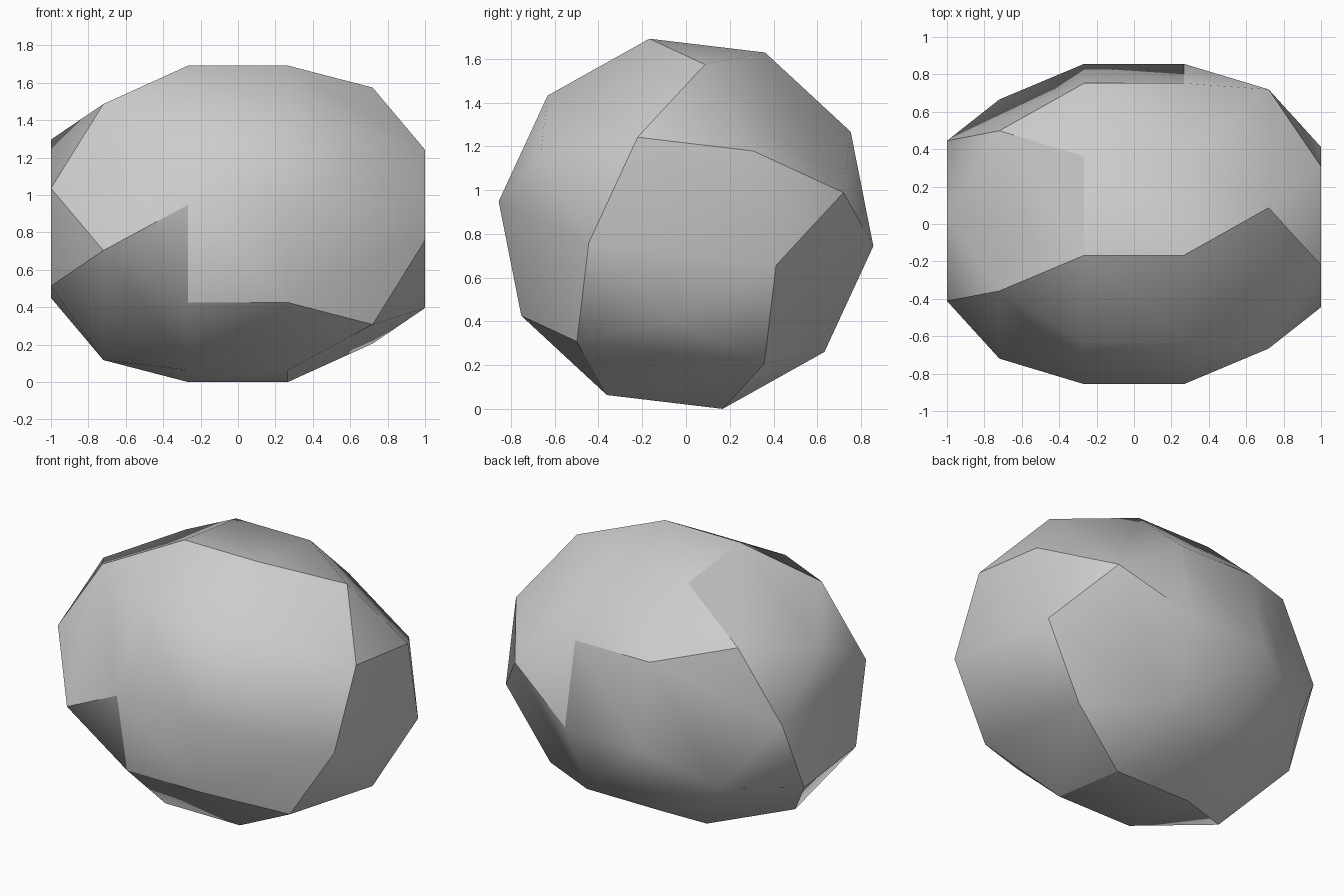
import bpy
import bmesh
from math import cos, sin, radians
from mathutils import Matrix, Vector

cube = bpy.data.objects.get("Cube")
if cube:
    bpy.data.objects.remove(cube, do_unlink=True)

RADIUS = 0.8624                      # radius of the ten-sided waist
HALF_WAIST = RADIUS * sin(radians(18))
ROLL = 11.2                          # turn of the body about its long axis
CENTRE_Z = RADIUS * sin(radians(90 + ROLL))


def ring(x, radius, count, start):
    """Evenly spaced points around the long axis."""
    points = []
    for i in range(count):
        a = radians(ROLL + start + 360 * i / count)
        points.append(Vector((x, radius * cos(a), radius * sin(a))))
    return points


# One end: small pentagon, wider pentagon, waist ring
half = (ring(RADIUS * 0.8507 + HALF_WAIST, RADIUS * 0.5257, 5, 36)
        + ring(RADIUS * 0.5257 + HALF_WAIST, RADIUS * 0.8507, 5, 0)
        + ring(HALF_WAIST, RADIUS, 10, 18))

# The other end is the same points mirrored through the centre
bm = bmesh.new()
for p in half:
    bm.verts.new(p)
    bm.verts.new(-p)
bmesh.ops.convex_hull(bm, input=bm.verts[:])
bmesh.ops.dissolve_limit(bm, angle_limit=radians(2),
                         verts=bm.verts[:], edges=bm.edges[:])
bmesh.ops.recalc_face_normals(bm, faces=bm.faces[:])
bm.normal_update()

# Six smooth patches, one for each side of a tilted box
tilt = (Matrix.Rotation(radians(226.3), 3, 'X')
        @ Matrix.Rotation(radians(-25), 3, 'Z')
        @ Matrix.Rotation(radians(-285), 3, 'X'))


def patch(face):
    n = tilt @ face.normal
    axis = max(range(3), key=lambda i: abs(n[i]))
    return axis, n[axis] > 0


for f in bm.faces:
    f.smooth = True
for e in bm.edges:
    a, b = e.link_faces
    e.smooth = patch(a) == patch(b)

bmesh.ops.translate(bm, verts=bm.verts[:], vec=(0, 0, CENTRE_Z))
mesh = bpy.data.meshes.new("faceted_ball")
bm.to_mesh(mesh)
bm.free()

# Plain grey material
grey = bpy.data.materials.new("light_grey")
grey.use_nodes = True
colour = (0.6, 0.6, 0.6, 1)
grey.diffuse_color = colour
grey.node_tree.nodes["Principled BSDF"].inputs["Base Color"].default_value = colour
mesh.materials.append(grey)

ball = bpy.data.objects.new("faceted_ball", mesh)
bpy.context.collection.objects.link(ball)
